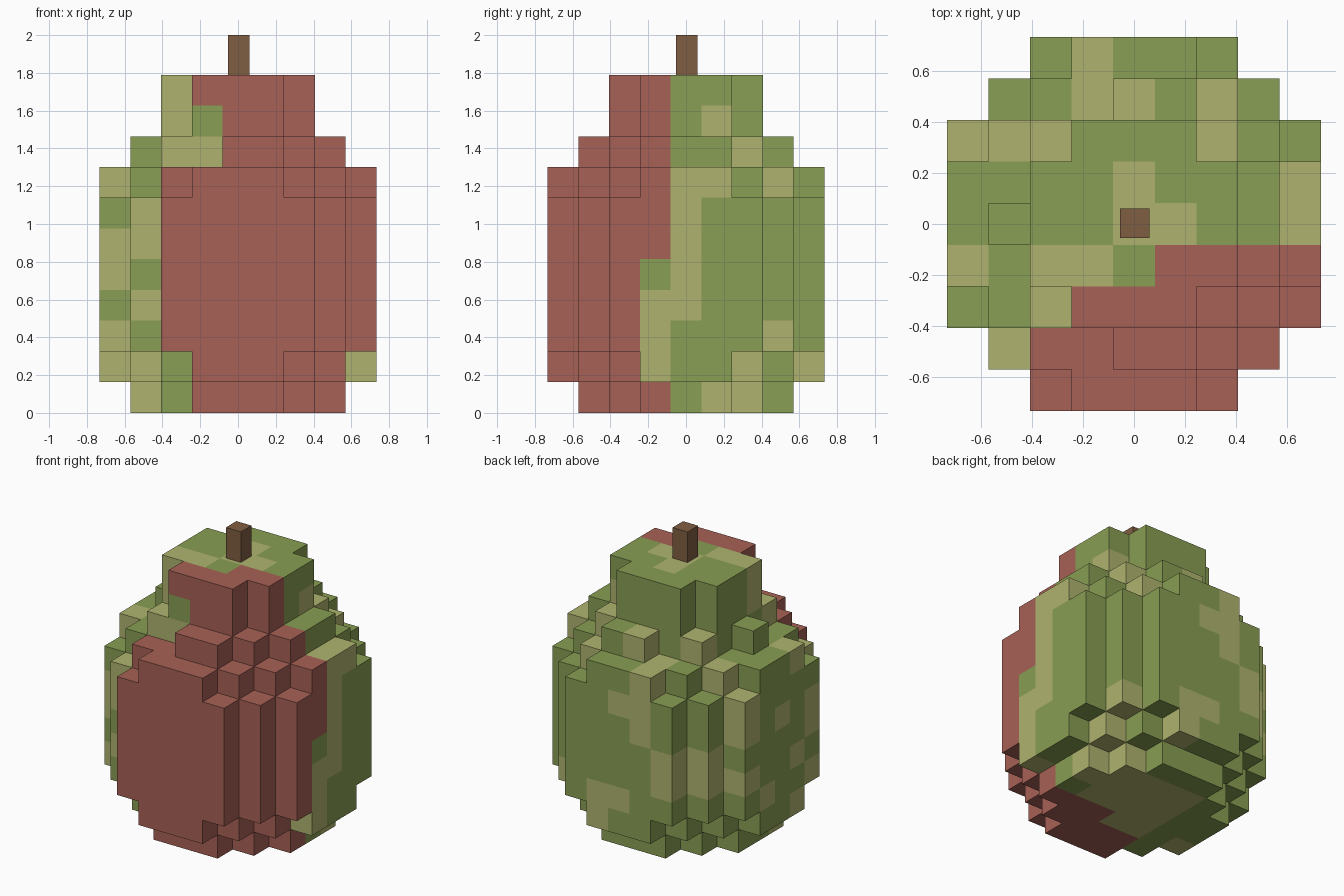
import bpy, bmesh
from mathutils import Vector

if "Cube" in bpy.data.objects:
    bpy.data.objects.remove(bpy.data.objects["Cube"])

S = 1.79 / 11          # block size


def material(name, rgb):
    m = bpy.data.materials.new(name)
    m.diffuse_color = (*rgb, 1)
    m.use_nodes = True
    m.node_tree.nodes["Principled BSDF"].inputs["Base Color"].default_value = m.diffuse_color
    return m


green = material("leaf green", (0.250, 0.342, 0.087))
khaki = material("pale khaki", (0.429, 0.456, 0.156))
red = material("blush red", (0.386, 0.120, 0.093))
brown = material("stem brown", (0.216, 0.112, 0.055))

# Squared radius of each round layer, bottom to top
RADII = [10, 17, 20, 20, 20, 20, 20, 17, 10, 5, 5]

# Blocks left out of the shoulder layer
GAPS = {(-1, -3), (-1, 3), (-3, -1), (-3, 1)}

# Pale speckles: column -> layers (hex digits)
SPECKLES = {
    (-4, -2): "245", (-4, -1): "137", (-4, 0): "5", (-4, 1): "2",
    (-4, 2): "356", (-3, -3): "356", (-3, -2): "1", (-3, -1): "0",
    (-3, 2): "7", (-3, 3): "34", (-2, -2): "8", (-1, -2): "8",
    (-2, -1): "9a", (-1, -1): "a", (-2, 2): "8", (-2, 4): "34",
    (-1, 3): "7", (-1, 4): "567", (0, 3): "8", (0, 4): "26",
    (0, 0): "a", (0, 1): "a", (1, 0): "a", (1, 4): "12",
    (2, 1): "9", (2, 2): "08", (2, 3): "7", (3, 1): "0",
    (3, 2): "1", (3, 3): "2", (4, -1): "123", (4, 0): "34567",
    (4, 1): "7",
}


def is_red(i, j, k):
    """Blush over the front right side."""
    if j >= 0 or (j == -1 and 1 <= k <= 4):
        return False
    start = {-1: 1, -2: -1, -3: -2, -4: -2}[j]
    if k <= 1:
        start = max(start, -1)
    if k in (8, 9):
        start = max(start, 0)
    return i >= start


def colour(i, j, k):
    if is_red(i, j, k):
        return 2
    if "%x" % k in SPECKLES.get((i, j), ""):
        return 1
    if k == 0 and -1 <= i <= 2 and -1 <= j <= 2:   # pale underside
        return 1
    return 0


blocks = {(i, j, k)
          for k, r in enumerate(RADII)
          for i in range(-4, 5) for j in range(-4, 5)
          if i * i + j * j <= r and not (k == 8 and (i, j) in GAPS)}

# Fruit body: outer faces of all blocks
bm = bmesh.new()
corners = {}


def corner(p):
    key = tuple(round(c * 2) for c in p)
    if key not in corners:
        corners[key] = bm.verts.new(p * S)
    return corners[key]


for b in sorted(blocks):
    centre = Vector((b[0], b[1], b[2] + 0.5))
    for axis in range(3):
        for sign in (-1, 1):
            n = Vector((0, 0, 0))
            n[axis] = sign
            if tuple(int(b[a] + n[a]) for a in range(3)) in blocks:
                continue
            u = Vector((0, 0, 0))
            u[(axis + 1) % 3] = 0.5
            v = n.cross(u)
            mid = centre + n * 0.5
            f = bm.faces.new([corner(mid + d)
                              for d in (-u - v, u - v, u + v, v - u)])
            f.material_index = colour(*b)

mesh = bpy.data.meshes.new("fruit_body")
bm.to_mesh(mesh)
bm.free()
for m in (green, khaki, red):
    mesh.materials.append(m)
bpy.context.collection.objects.link(bpy.data.objects.new("fruit_body", mesh))

# Stem
bpy.ops.mesh.primitive_cube_add(size=1, location=(0.003, 0.003, 1.895))
stem = bpy.context.object
stem.name = "stem"
stem.scale = (0.114, 0.114, 0.21)
stem.data.materials.append(brown)
